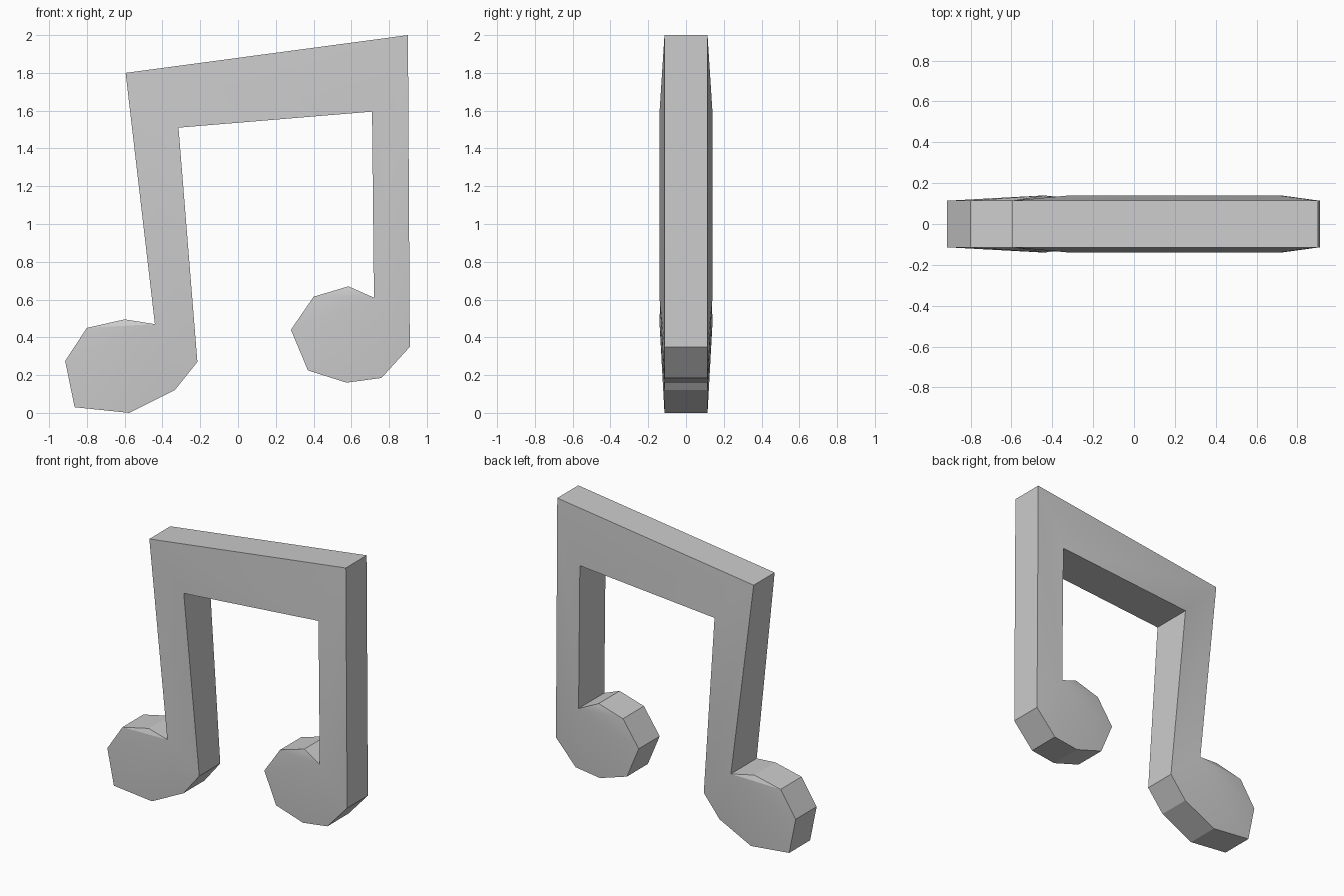
import bpy, bmesh, math

if "Cube" in bpy.data.objects:
    bpy.data.objects.remove(bpy.data.objects["Cube"])

# Outline of the beamed note in the front plane (x, z), clockwise from the top left
outline = [
    (-0.595, 1.80), (0.90, 2.0),                                    # beam top
    (0.91, 0.35), (0.76, 0.185), (0.575, 0.16), (0.37, 0.225),      # right head
    (0.28, 0.44), (0.40, 0.615), (0.585, 0.67), (0.72, 0.61),
    (0.71, 1.595), (-0.315, 1.51),                                  # beam underside
    (-0.215, 0.27), (-0.335, 0.12), (-0.575, 0.0), (-0.865, 0.03),  # left head
    (-0.915, 0.275), (-0.80, 0.45), (-0.60, 0.495), (-0.44, 0.47),
]
INNER = {9, 10, 11, 19}   # concave corners are slightly thicker
THIN, THICK = 0.114, 0.14


def fan(points):
    """Triangles radiating from the first point."""
    return [(points[0], a, b) for a, b in zip(points[1:], points[2:])]


# Front surface, split into beam, stems and heads
tris = fan([0, 1, 10, 11])             # beam
tris += fan([1, 2, 9, 10])             # right stem
tris += fan([0, 11, 12, 19])           # left stem
tris += fan([9] + list(range(2, 9)))   # right head
tris += fan([19] + list(range(12, 19)))  # left head

bm = bmesh.new()
layers = []
for side in (-1, 1):
    layers.append([bm.verts.new((x, side * (THICK if i in INNER else THIN), z))
                   for i, (x, z) in enumerate(outline)])
front, back = layers

# Front and back surfaces
for t in tris:
    bm.faces.new([front[i] for i in t])
    bm.faces.new([back[i] for i in reversed(t)])

# Rim joining them
n = len(outline)
for i in range(n):
    j = (i + 1) % n
    bm.faces.new((front[i], front[j], back[j], back[i]))
bmesh.ops.recalc_face_normals(bm, faces=bm.faces[:])

mesh = bpy.data.meshes.new("music_note")
bm.to_mesh(mesh)
bm.free()
note = bpy.data.objects.new("music_note", mesh)
bpy.context.collection.objects.link(note)

# Soft front and back, crisp rim
bpy.context.view_layer.objects.active = note
note.select_set(True)
bpy.ops.object.shade_smooth_by_angle(angle=math.radians(20))
